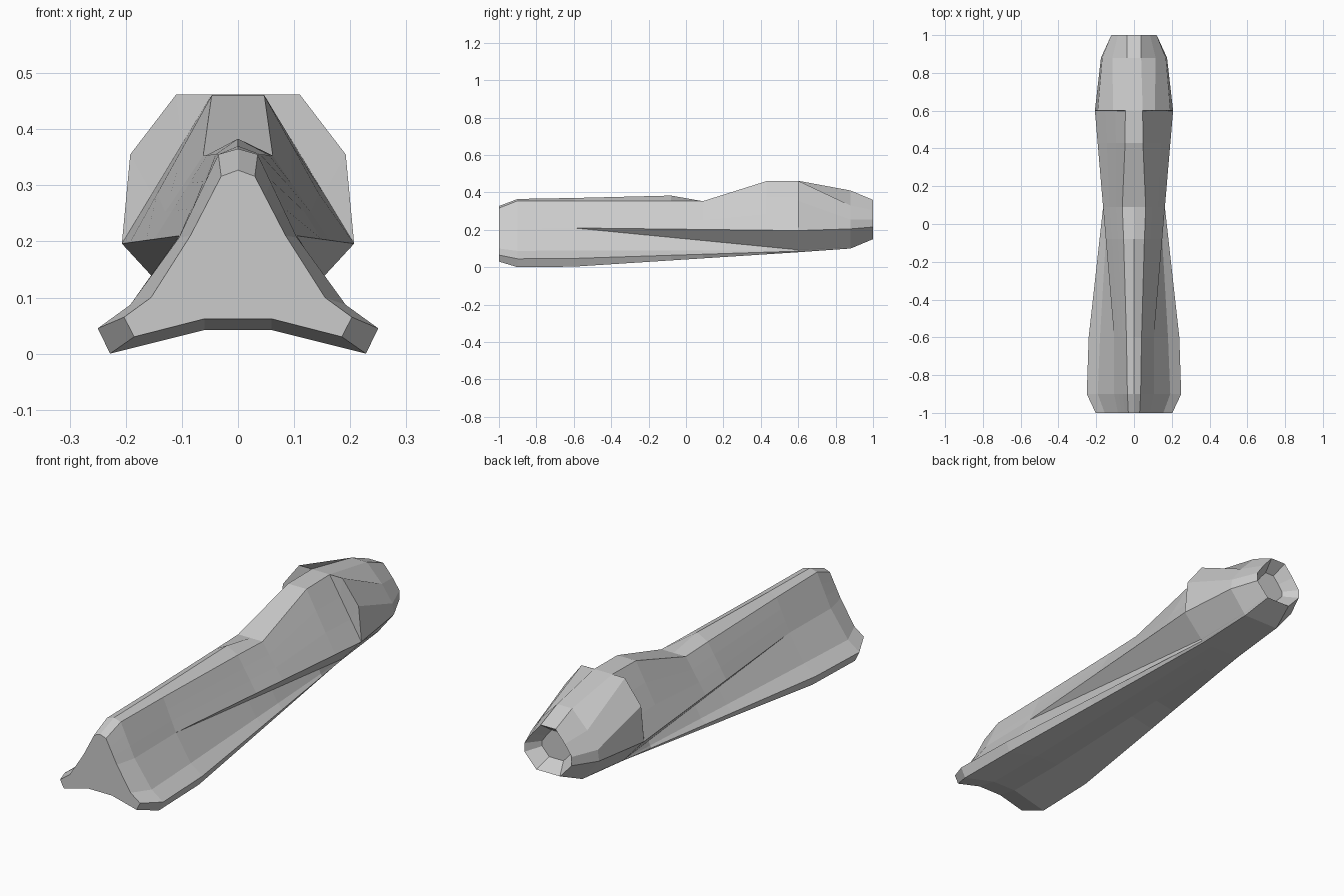
import bpy, bmesh

if "Cube" in bpy.data.objects:
    bpy.data.objects.remove(bpy.data.objects["Cube"])

def lerp(a, b, t):
    return tuple(p + (q - p) * t for p, q in zip(a, b))

# Half profiles: side ledge, crease, skirt top, skirt lip, skirt foot, underside edge
rear_low = [(.105, .21), (.105, .21), (.18, .09), (.24, .047), (.222, .003), (.06, .042)]
nose_low = [(.207, .196), (.112, .093), (.109, .09), (.107, .086), (.10, .08), (.05, .08)]

def section(y, peak, edge, low, ears=None):
    """Full ring from a half: roof peak, roof edge, two flank points, lower points."""
    flank = ears or [lerp(edge, low[0], 1 / 3), lerp(edge, low[0], 2 / 3)]
    half = [edge] + flank + low
    ring = [(0, peak)] + half + [(-x, z) for x, z in reversed(half)]
    return [(x, y, z) for x, z in ring]

def middle(y, peak, edge):
    t = (y + .6) / 1.2
    return section(y, peak, edge, [lerp(a, b, t) for a, b in zip(rear_low, nose_low)])

ears = [(.11, .462), (.192, .355)]
rings = [
    section(-1, .327, (.03, .316), [(.085, .21), (.085, .21), (.155, .1),
            (.203, .065), (.185, .03), (.06, .062)]),
    section(-.9, .365, (.035, .355), [(.105, .207), (.105, .207), (.192, .087),
            (.25, .045), (.228, 0), (.06, .042)]),
    section(-.6, .37, (.04, .355), rear_low),
    middle(-.08, .383, (.055, .354)),
    middle(.09, .353, (.062, .353)),
    middle(.43, .460, (.047, .460)),
    middle(.599, .462, (.046, .462)),
    section(.6, .462, (.046, .462), nose_low, ears),
    section(.88, .41, (.038, .41), [(.175, .205), (.098, .109), (.096, .107),
            (.093, .104), (.09, .10), (.04, .10)], [(.115, .33), (.168, .255)]),
    section(1, .36, (.038, .36), [(.12, .215), (.066, .156), (.064, .154),
            (.062, .152), (.06, .15), (.03, .15)], [(.085, .305), (.12, .255)]),
]
# Shallow recess in the nose end
rings.append([(x * .6, .94, .255 + (z - .255) * .6) for x, y, z in rings[-1]])

# Loft the hull through the rings and close the ends
bm = bmesh.new()
loops = [[bm.verts.new(p) for p in r] for r in rings]
for a, b in zip(loops, loops[1:]):
    n = len(a)
    for i in range(n):
        j = (i + 1) % n
        bm.faces.new((a[i], a[j], b[j], b[i]))
bm.faces.new(loops[0])
bm.faces.new(loops[-1])
bmesh.ops.remove_doubles(bm, verts=bm.verts, dist=.0004)
bmesh.ops.recalc_face_normals(bm, faces=bm.faces)
mesh = bpy.data.meshes.new("faceted_hull")
bm.to_mesh(mesh)
bm.free()
hull = bpy.data.objects.new("faceted_hull", mesh)
bpy.context.collection.objects.link(hull)
